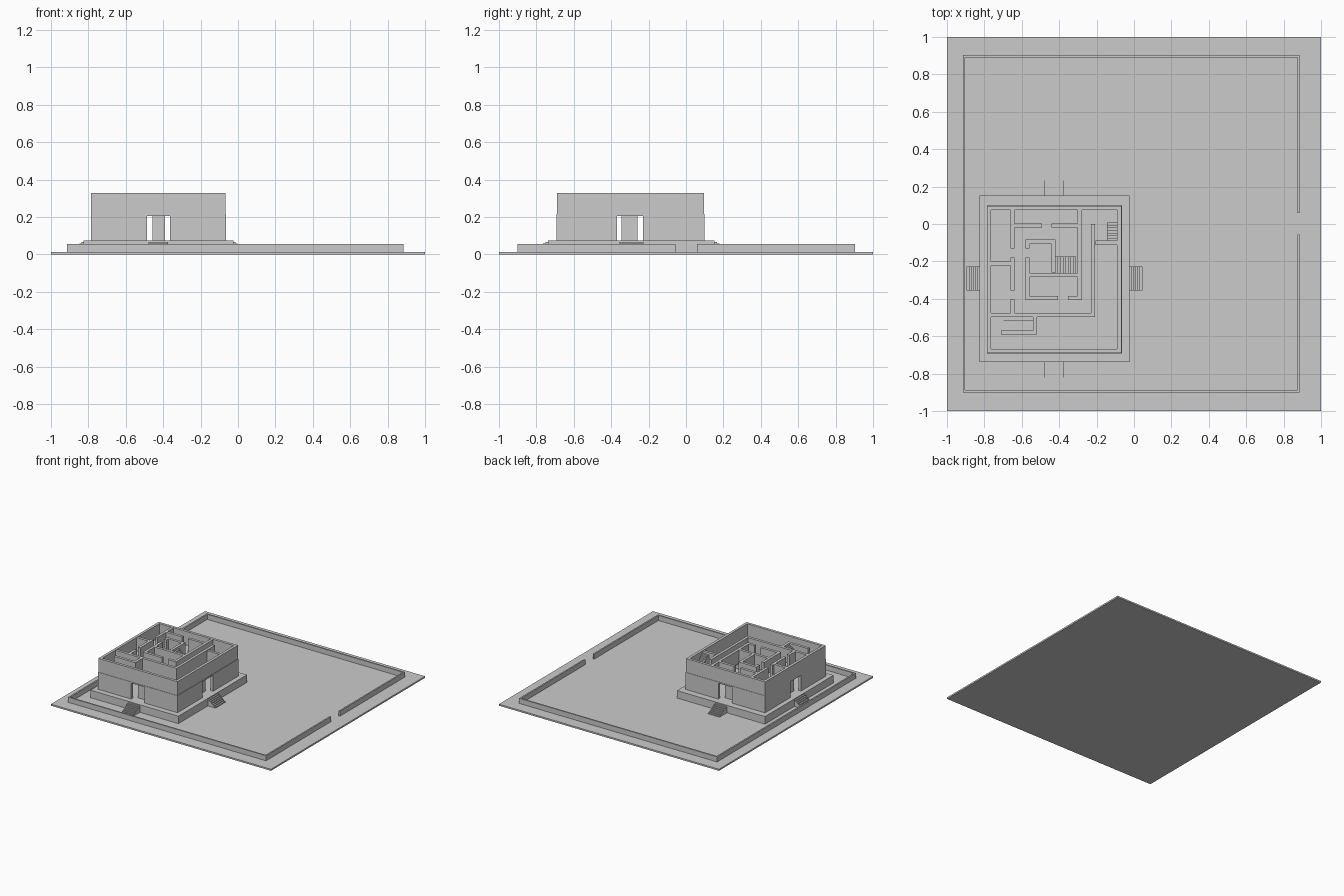
import bpy
import bmesh
from mathutils import Matrix, Vector

cube = bpy.data.objects.get("Cube")
if cube:
    bpy.data.objects.remove(cube, do_unlink=True)

stone = bpy.data.materials.new("plain grey")
stone.use_nodes = True
stone.diffuse_color = (0.6, 0.6, 0.6, 1)
stone.node_tree.nodes["Principled BSDF"].inputs["Base Color"].default_value = (0.6, 0.6, 0.6, 1)


def build(name, boxes):
    """Make one flat-shaded object out of boxes given as (x range, y range, z range)."""
    bm = bmesh.new()
    for ranges in boxes:
        low = Vector([min(r) for r in ranges])
        high = Vector([max(r) for r in ranges])
        bmesh.ops.create_cube(
            bm, size=1,
            matrix=Matrix.Translation((low + high) / 2) @ Matrix.Diagonal((*(high - low), 1)))
    mesh = bpy.data.meshes.new(name)
    bm.to_mesh(mesh)
    bm.free()
    mesh.materials.append(stone)
    obj = bpy.data.objects.new(name, mesh)
    bpy.context.collection.objects.link(obj)
    return obj


def ring(xs, ys, zs, t):
    """Four walls of thickness t just inside a rectangle."""
    (x0, x1), (y0, y1) = xs, ys
    return [(xs, (y0, y0 + t), zs), (xs, (y1 - t, y1), zs),
            ((x0, x0 + t), (y0 + t, y1 - t), zs), ((x1 - t, x1), (y0 + t, y1 - t), zs)]


def stairs(name, axis, start, end, side, low, high, steps):
    """Solid steps climbing from start to end along an axis (0 is x, 1 is y)."""
    boxes = []
    for i in range(steps):
        tread = (start + (end - start) * i / steps, end)
        level = (low + (high - low) * i / steps, low + (high - low) * (i + 1) / steps)
        boxes.append((tread, side, level) if axis == 0 else (side, tread, level))
    build(name, boxes)


GROUND, TERRACE, FLOOR, TOP = 0.013, 0.075, 0.215, 0.328
DOOR_TOP = 0.205
T = 0.022

# Ground slab and the low boundary wall with its gate gap on the left side
build("ground_slab", [((-1, 1), (-1, 1), (0, GROUND))])
fence_x, fence_y, fence_z = (-0.915, 0.885), (-0.9, 0.903), (GROUND, 0.055)
fence = ring(fence_x, fence_y, fence_z, 0.012)
gate_side = fence.pop()
fence += [(gate_side[0], (gate_side[1][0], -0.055), fence_z),
          (gate_side[0], (0.06, gate_side[1][1]), fence_z)]
build("boundary_wall", fence)

# Terrace with a stair on every side
tx, ty = (-0.825, -0.025), (-0.738, 0.152)
build("terrace", [(tx, ty, (GROUND, TERRACE))])
door_x, door_y = (-0.478, -0.375), (-0.356, -0.228)
STEP_TOP = 0.066
stairs("front_steps", 1, ty[0] - 0.095, ty[0], door_x, GROUND, STEP_TOP, 7)
stairs("back_steps", 1, ty[1] + 0.095, ty[1], door_x, GROUND, STEP_TOP, 7)
stairs("right_steps", 0, tx[0] - 0.07, tx[0], door_y, GROUND, STEP_TOP, 6)
stairs("left_steps", 0, tx[1] + 0.07, tx[1], door_y, GROUND, STEP_TOP, 6)

# Lower storey, each wall split around its doorway
bx, by = (-0.787, -0.068), (-0.69, 0.096)
lower_x, lower_y = (bx[0], bx[1] + 0.003), (by[0] - 0.003, by[1] + 0.003)
gap_x, gap_y = (-0.486, -0.363), (-0.37, -0.23)
lower = []
for wx, wy, wz in ring(lower_x, lower_y, (TERRACE, FLOOR), T):
    lintel = (DOOR_TOP, FLOOR)
    if wx[1] - wx[0] > wy[1] - wy[0]:
        lower += [((wx[0], gap_x[0]), wy, wz), ((gap_x[1], wx[1]), wy, wz), (gap_x, wy, lintel)]
    else:
        lower += [(wx, (wy[0], gap_y[0]), wz), (wx, (gap_y[1], wy[1]), wz), (wx, gap_y, lintel)]
build("lower_walls", lower)

# Screens standing just inside the doorways
screen_x, screen_y, screen_z = (-0.458, -0.39), (-0.345, -0.26), (TERRACE, FLOOR)
SET = 0.045
build("door_screens", [
    (screen_x, (by[0] + SET, by[0] + SET + T), screen_z),
    (screen_x, (by[1] - SET - T, by[1] - SET), screen_z),
    ((bx[0] + SET, bx[0] + SET + T), screen_y, screen_z),
    ((bx[1] - SET - T, bx[1] - SET), screen_y, screen_z)])

# Upper floor and its open-topped outer walls
inset = 0.004
build("upper_floor", [((bx[0] + inset, bx[1] - inset), (by[0] + inset, by[1] - inset),
                       (DOOR_TOP, FLOOR))])
build("upper_walls", ring(bx, by, (FLOOR, TOP), T))

# Upper rooms: walls along y as (x, from, to), then walls along x as (y, from, to)
along_y = [
    (-0.65, 0.076, -0.13), (-0.65, -0.18, -0.355), (-0.65, -0.4, -0.48),
    (-0.22, 0, -0.497), (-0.29, 0.076, -0.406),
    (-0.57, -0.084, -0.13), (-0.57, -0.18, -0.406),
    (-0.43, -0.084, -0.26), (-0.53, -0.49, -0.592)]
along_x = [
    (-0.212, -0.767, -0.65), (-0.486, -0.767, -0.21),
    (-0.009, -0.65, -0.493), (-0.009, -0.44, -0.29),
    (-0.272, -0.56, -0.29), (-0.395, -0.58, -0.407), (-0.395, -0.353, -0.28),
    (-0.095, -0.58, -0.419), (-0.1, -0.205, -0.09), (-0.581, -0.712, -0.52)]
rooms = (FLOOR, TOP - 0.002)
half = T / 2
build("room_walls",
      [((x - half, x + half), (a, b), rooms) for x, a, b in along_y]
      + [((a, b), (y - half, y + half), rooms) for y, a, b in along_x])

# Inner staircases
RISE = TOP - 0.02
stairs("front_inner_stair", 0, -0.712, -0.541, (-0.57, -0.512), FLOOR, RISE, 12)
stairs("middle_inner_stair", 0, -0.31, -0.419, (-0.261, -0.175), FLOOR, RISE, 8)
stairs("left_inner_stair", 1, 0.008, -0.089, (-0.145, -0.09), FLOOR, RISE, 7)
